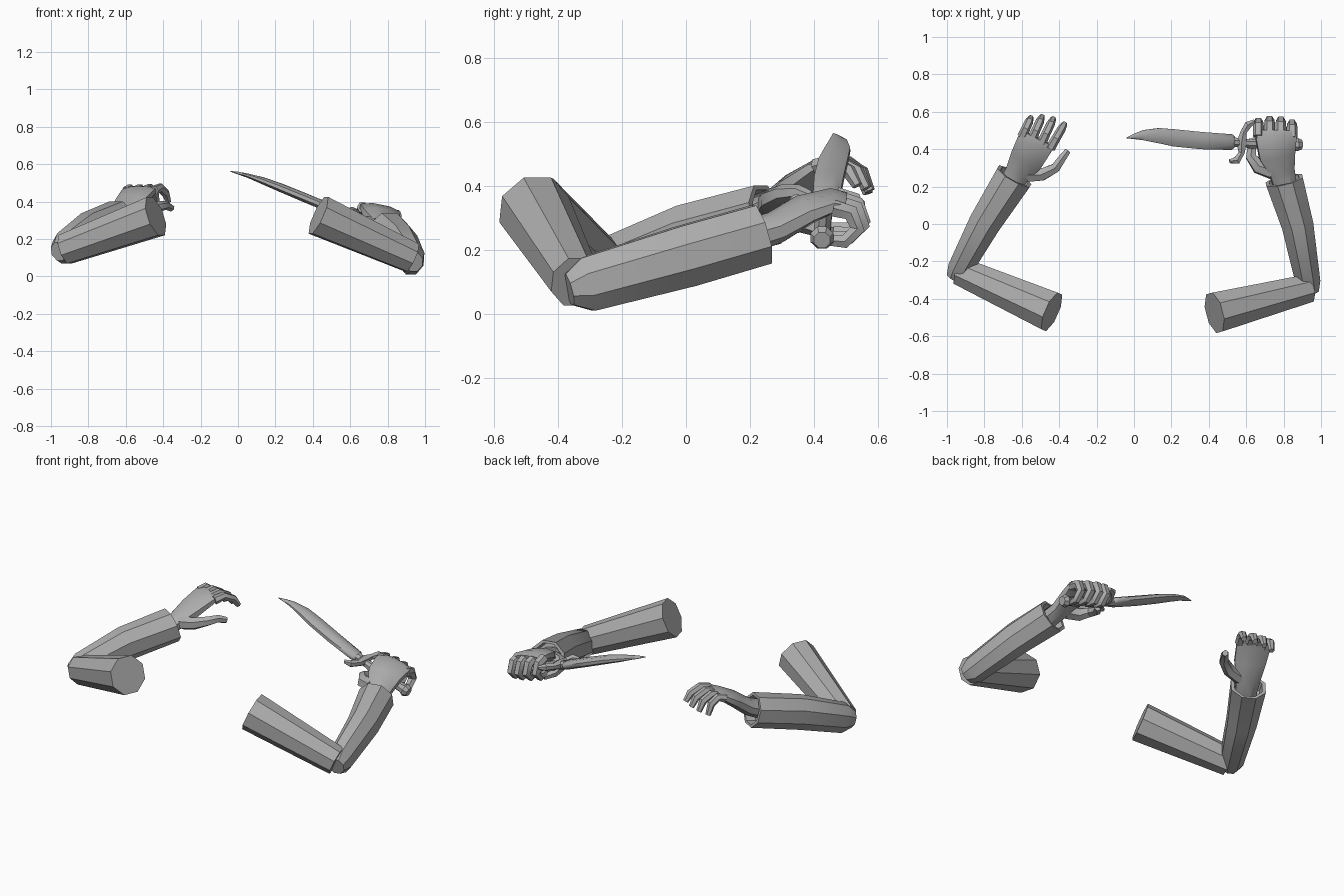
import bpy, bmesh, math
from mathutils import Vector as V

grey = bpy.data.materials.new("plain_grey")
grey.diffuse_color = (0.42, 0.42, 0.42, 1)


def sweep(name, pts, radii, sides=8, up=(0, 0, 1), axis=None, smooth=35):
    """Skin rings along a path; radii are (half width, half height along up)."""
    pts = [V(p) for p in pts]
    bm = bmesh.new()
    rings = []
    k = 1 / math.cos(math.pi / sides)
    for i, p in enumerate(pts):
        t = axis or (pts[min(i + 1, len(pts) - 1)] - pts[max(i - 1, 0)])
        t = t.normalized()
        side = t.cross(V(up)).normalized()
        top = side.cross(t)
        r = radii[i]
        w, h = r if isinstance(r, tuple) else (r, r)
        ring = []
        for j in range(sides):
            a = 2 * math.pi * (j + 0.5) / sides
            ring.append(bm.verts.new(p + side * w * k * math.cos(a) + top * h * k * math.sin(a)))
        rings.append(ring)
    for a, b in zip(rings, rings[1:]):
        for j in range(sides):
            n = (j + 1) % sides
            bm.faces.new((a[j], a[n], b[n], b[j]))
    bm.faces.new(rings[0])
    bm.faces.new(rings[-1])
    bmesh.ops.recalc_face_normals(bm, faces=bm.faces)
    me = bpy.data.meshes.new(name)
    bm.to_mesh(me)
    bm.free()
    ob = bpy.data.objects.new(name, me)
    bpy.context.collection.objects.link(ob)
    me.materials.append(grey)
    bpy.ops.object.select_all(action='DESELECT')
    bpy.context.view_layer.objects.active = ob
    ob.select_set(True)
    bpy.ops.object.shade_smooth_by_angle(angle=math.radians(smooth))
    return ob


def arm(tag, shoulder, elbow, path):
    """Upper arm, then a forearm whose far end is a hollow cuff."""
    sweep(tag + "_upper_arm", [shoulder, elbow], [0.107, (0.075, 0.08)])
    start, mid, end = (V(p) for p in path)
    d = (end - start).normalized()
    sweep(tag + "_forearm",
          [start - d * 0.06, start, mid, end, end, end - d * 0.06],
          [(0.045, 0.05), (0.066, 0.085), (0.085, 0.096), (0.1, 0.094), 0.08, 0.075], axis=d)


def lerp(a, b, f):
    return V(a).lerp(V(b), f)


# Arms
arm("left", (-0.44, -0.47, 0.322), (-0.925, -0.255, 0.145),
    [(-0.93, -0.24, 0.15), (-0.795, 0.01, 0.245), (-0.64, 0.255, 0.31)])
arm("right", (0.43, -0.475, 0.327), (0.93, -0.345, 0.1),
    [(0.93, -0.31, 0.092), (0.873, 0.0, 0.18), (0.803, 0.235, 0.248)])

# Left open hand
sweep("left_palm",
      [(-0.665, 0.2, 0.3), (-0.62, 0.275, 0.335), (-0.572, 0.35, 0.4), (-0.53, 0.43, 0.455), (-0.515, 0.46, 0.465)],
      [(0.06, 0.05), (0.068, 0.045), (0.09, 0.04), (0.098, 0.03), (0.09, 0.02)])
for i, name in enumerate(("little", "ring", "middle", "index")):
    f = i / 3
    base = lerp((-0.598, 0.468, 0.455), (-0.448, 0.405, 0.46), f)
    tip = lerp((-0.552, 0.568, 0.375), (-0.372, 0.535, 0.4), f)
    tip.y += 0.02 * math.sin(math.pi * f)
    knuckle, bend = base.lerp(tip, 0.4), base.lerp(tip, 0.8)
    knuckle.z, bend.z = base.z + 0.015, base.z - 0.015
    sweep("left_" + name + "_finger", [base, knuckle, bend, tip],
          [0.023, 0.021, 0.02, 0.014], 6, up=(0.9, -0.4, 0))
sweep("left_thumb",
      [(-0.57, 0.26, 0.34), (-0.49, 0.265, 0.355), (-0.42, 0.3, 0.375), (-0.385, 0.35, 0.38), (-0.355, 0.39, 0.365)],
      [0.035, 0.032, 0.025, 0.021, 0.016], 6)

# Right fist
sweep("right_palm",
      [(0.81, 0.19, 0.24), (0.79, 0.28, 0.27), (0.765, 0.37, 0.325), (0.76, 0.46, 0.355), (0.76, 0.5, 0.35)],
      [(0.06, 0.05), (0.068, 0.045), (0.098, 0.04), (0.11, 0.03), (0.1, 0.022)], up=(0.2, 0, 1))
for i, name in enumerate(("index", "middle", "ring", "little")):
    f = i / 3
    c = lerp((0.665, 0.43, 0.305), (0.845, 0.42, 0.265), f)
    c.y += 0.015 * math.sin(math.pi * f)
    curl = [(0.04, 0.065), (0.095, 0.05), (0.115, 0.0), (0.075, -0.04), (0.02, -0.035)]
    sweep("right_" + name + "_finger", [c + V((0, y, z)) for y, z in curl],
          [0.026, 0.025, 0.023, 0.021, 0.016], 6, up=(1, 0, 0))
sweep("right_thumb",
      [(0.74, 0.28, 0.28), (0.665, 0.305, 0.28), (0.625, 0.36, 0.285), (0.63, 0.42, 0.265), (0.665, 0.47, 0.25)],
      [0.038, 0.035, 0.027, 0.023, 0.016], 6, up=(0, 0.2, 1))

# Knife
sweep("knife_handle",
      [(0.53, 0.437, 0.352), (0.6, 0.432, 0.328), (0.62, 0.43, 0.32), (0.85, 0.425, 0.245), (0.87, 0.425, 0.238), (0.895, 0.425, 0.23)],
      [0.026, 0.022, 0.026, 0.026, 0.036, 0.025], 8)
sweep("knife_guard",
      [(0.51, 0.335, 0.355), (0.55, 0.34, 0.352), (0.575, 0.38, 0.345), (0.575, 0.435, 0.342),
       (0.585, 0.49, 0.345), (0.61, 0.53, 0.35), (0.645, 0.55, 0.345)],
      [0.01, 0.02, 0.016, 0.028, 0.016, 0.02, 0.01], 6)
sweep("knife_blade",
      [(0.535, 0.437, 0.347), (0.52, 0.438, 0.354), (0.36, 0.446, 0.42), (0.22, 0.46, 0.478),
       (0.13, 0.473, 0.513), (0.05, 0.475, 0.54), (0.0, 0.468, 0.553), (-0.04, 0.46, 0.562)],
      [(0.03, 0.018), (0.042, 0.024), (0.046, 0.024), (0.046, 0.022), (0.04, 0.018), (0.027, 0.011),
       (0.014, 0.007), (0.002, 0.002)], 8, smooth=60)
